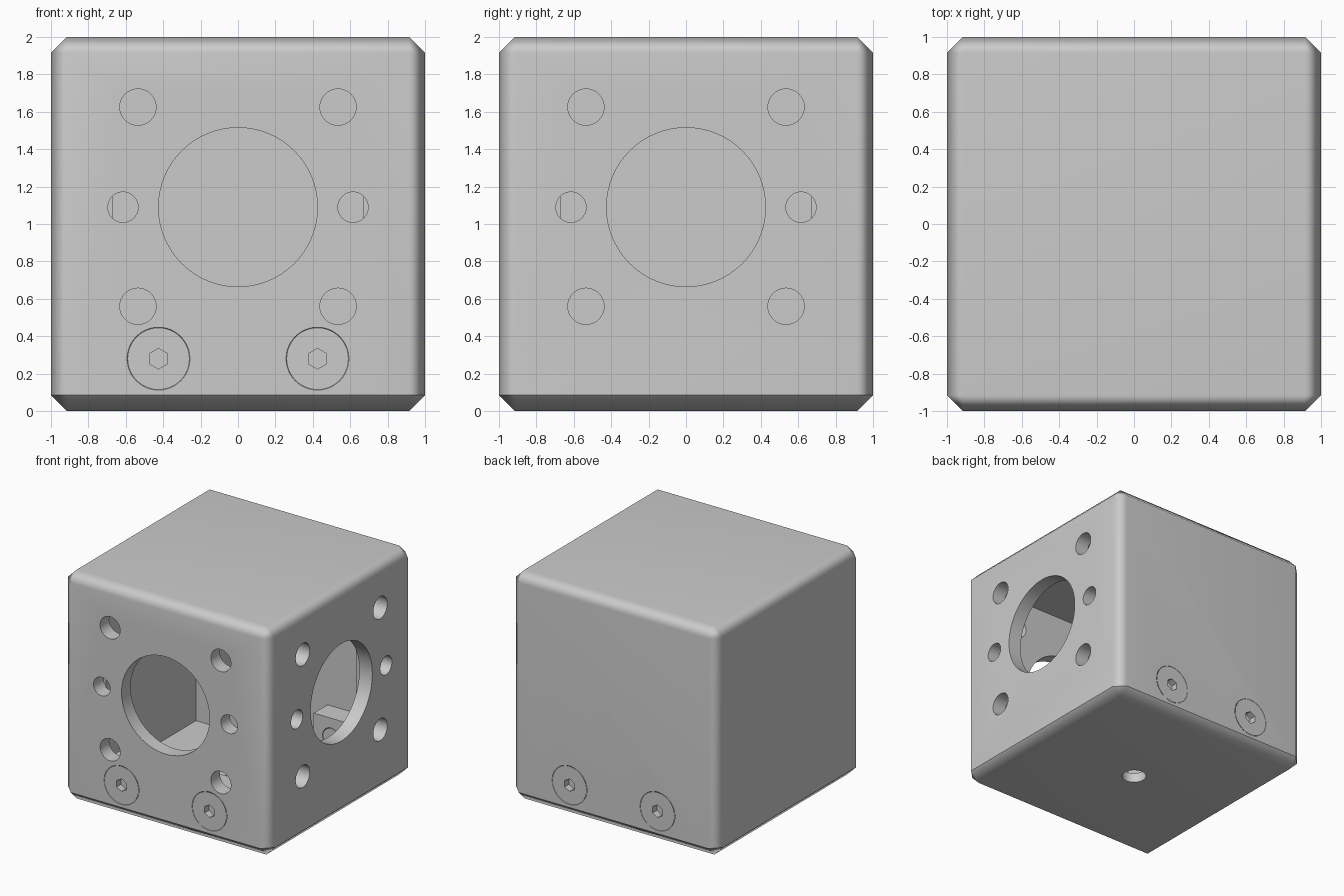
import bpy, bmesh, math
from mathutils import Matrix

if "Cube" in bpy.data.objects:
    bpy.data.objects.remove(bpy.data.objects["Cube"])

C = 0.085      # chamfer and base plate thickness
WALL = 0.125   # side wall thickness


def add_object(name, bm):
    bmesh.ops.recalc_face_normals(bm, faces=bm.faces)
    me = bpy.data.meshes.new(name)
    bm.to_mesh(me)
    bm.free()
    ob = bpy.data.objects.new(name, me)
    bpy.context.collection.objects.link(ob)
    return ob


def box(name, x0, x1, y0, y1, z0, z1, chamfer=None):
    """Box; chamfer is a test on each edge's midpoint and direction."""
    bm = bmesh.new()
    bmesh.ops.create_cube(bm, size=1)
    for v in bm.verts:
        v.co = (x1 if v.co.x > 0 else x0, y1 if v.co.y > 0 else y0, z1 if v.co.z > 0 else z0)
    if chamfer:
        edges = [e for e in bm.edges if chamfer(sum(v.co.z for v in e.verts) / 2)]
        bmesh.ops.bevel(bm, geom=edges, offset=C, segments=1, affect='EDGES')
    return add_object(name, bm)


def rod(name, axis, a, z, start, end, r1, r2=None, sides=48):
    """Round or tapered rod along x, y or z between start and end; a is the sideways position."""
    bm = bmesh.new()
    length = end - start
    bmesh.ops.create_cone(bm, cap_ends=True, segments=sides, radius1=r1,
                          radius2=r1 if r2 is None else r2, depth=abs(length))
    s = 1 if length > 0 else -1
    mid = (start + end) / 2
    if axis == 'x':
        m = Matrix.Translation((mid, a, z)) @ Matrix.Rotation(s * math.pi / 2, 4, 'Y')
    elif axis == 'y':
        m = Matrix.Translation((a, mid, z)) @ Matrix.Rotation(-s * math.pi / 2, 4, 'X')
    else:
        m = Matrix.Translation((a, 0, mid))
    bmesh.ops.transform(bm, matrix=m, verts=bm.verts)
    return add_object(name, bm)


def combine(ob, other, op='DIFFERENCE'):
    bpy.context.view_layer.objects.active = ob
    mod = ob.modifiers.new('bool', 'BOOLEAN')
    mod.operation, mod.object, mod.solver = op, other, 'EXACT'
    bpy.ops.object.modifier_apply(modifier=mod.name)
    bpy.data.objects.remove(other)


def smooth(ob):
    bpy.ops.object.select_all(action='DESELECT')
    ob.select_set(True)
    bpy.context.view_layer.objects.active = ob
    bpy.ops.object.shade_smooth_by_angle(angle=math.radians(50))
    wn = ob.modifiers.new('normals', 'WEIGHTED_NORMAL')
    wn.keep_sharp = True


# Hollow case, open at the bottom, with square posts in its corners
case = box('case', -1, 1, -1, 1, C, 2, lambda z: z > C + 0.01)
inner, post = 1 - WALL, 0.67
cavity = box('cavity', -inner, inner, -post, post, -0.2, 2 - WALL)
combine(cavity, box('cavity_b', -post, post, -inner, inner, -0.2, 2 - WALL), 'UNION')
combine(case, cavity)

# Openings in the front and right walls
holes = [(0, 1.09, 0.425, 64)]
for s in (-1, 1):
    holes += [(s * 0.535, 1.625, 0.097, 32), (s * 0.535, 0.56, 0.097, 32), (s * 0.615, 1.09, 0.081, 32)]
for a, z, r, n in holes:
    combine(case, rod('cut', 'y', a, z, -1.1, -inner + 0.01, r, sides=n))
    combine(case, rod('cut', 'x', a, z, 1.1, inner - 0.01, r, sides=n))

# Base plate with a cable hole
base = box('base_plate', -1, 1, -1, 1, 0, C, None)
bpy.data.objects.remove(base)
base = box('base_plate', -1, 1, -1, 1, 0, 1, lambda z: z < 0.9)
combine(base, box('cut', -2, 2, -2, 2, C, 2))
combine(base, rod('cut', 'z', 0, 0, -0.1, 0.2, 0.1, sides=32))

# Countersunk screws in front and back, each held by a lug on the base
for side, label in ((-1, 'front'), (1, 'back')):
    for x in (-0.425, 0.425):
        combine(case, rod('cut', 'y', x, 0.28, side, side * (1 - WALL - 0.03), 0.168, 0.09))
        screw = rod(label + '_screw', 'y', x, 0.28, side, side * 0.91, 0.165, 0.085)
        combine(screw, rod('shank', 'y', x, 0.28, side * 0.93, side * 0.68, 0.08, sides=32), 'UNION')
        combine(screw, rod('socket', 'y', x, 0.28, side * 1.05, side * 0.94, 0.055, sides=6))
        smooth(screw)
        ys = sorted((side * 0.68, side * (inner - 0.005)))
        lug = box(label + '_lug', x - 0.17, x + 0.17, *ys, C, 0.45)
        combine(lug, rod('cut', 'y', x, 0.28, side * 0.6, side, 0.085, sides=32))
        smooth(lug)

smooth(case)
smooth(base)
